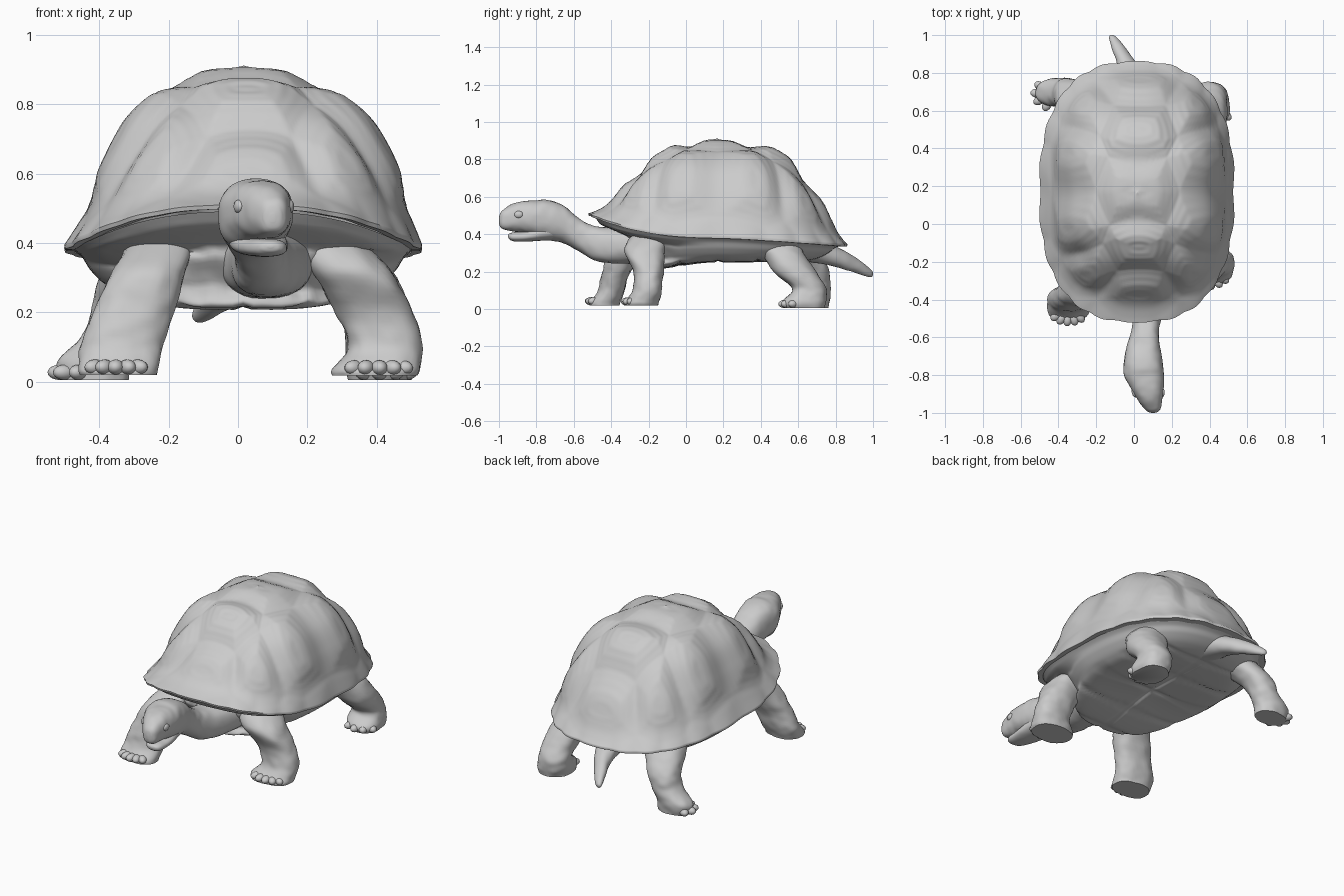
import bpy, bmesh, math
from mathutils import Vector, Matrix, noise

if "Cube" in bpy.data.objects:
    bpy.data.objects.remove(bpy.data.objects["Cube"])


def spline(rows, n):
    """Catmull-Rom resampling of tuples, n steps per segment."""
    out = []
    for i in range(len(rows) - 1):
        p = [rows[max(i - 1, 0)], rows[i], rows[i + 1], rows[min(i + 2, len(rows) - 1)]]
        for k in range(n):
            t = k / n
            out.append([0.5 * (2 * b + (c - a) * t + (2 * a - 5 * b + 4 * c - d) * t * t
                               + (3 * b - a - 3 * c + d) * t ** 3) for a, b, c, d in zip(*p)])
    return out + [list(rows[-1])]


def finish(name, bm, angle=50):
    bmesh.ops.recalc_face_normals(bm, faces=bm.faces)
    me = bpy.data.meshes.new(name)
    bm.to_mesh(me)
    bm.free()
    ob = bpy.data.objects.new(name, me)
    bpy.context.collection.objects.link(ob)
    bpy.ops.object.select_all(action='DESELECT')
    ob.select_set(True)
    bpy.context.view_layer.objects.active = ob
    bpy.ops.object.shade_smooth_by_angle(angle=math.radians(angle))
    return ob


def skin_rings(name, rings, angle=50, cap_end=True):
    """Bridge a list of closed point rings and cap the ends."""
    bm = bmesh.new()
    vs = [[bm.verts.new(p) for p in r] for r in rings]
    n = len(vs[0])
    for a, b in zip(vs, vs[1:]):
        for i in range(n):
            j = (i + 1) % n
            bm.faces.new((a[i], a[j], b[j], b[i]))
    bm.faces.new(vs[0])
    if cap_end:
        bm.faces.new(vs[-1])
    return finish(name, bm, angle)


def limb(name, rows, axis, wrinkle=0.008, power=1.0, n=36):
    """Loft ovals (x, y, z, half width, half depth) lying across the given axis."""
    f = lambda q: math.copysign(abs(q) ** power, q)
    rings = []
    for x, y, z, a, b in spline(rows, 8):
        ring = []
        for i in range(n):
            t = math.tau * (i + .5) / n
            u, v = a * f(math.cos(t)), b * f(math.sin(t))
            p = Vector((x + u, y + v, z) if axis == 'z' else (x + u, y, z + v))
            d = p - Vector((x, y, z))
            if d.length > 0.03:
                p += d.normalized() * wrinkle * (noise.noise(p * 9) + 0.6 * noise.noise(p * 24))
            ring.append(p)
        rings.append(ring)
    return skin_rings(name, rings, 60)


def smooth(x):
    x = min(max(x, 0), 1)
    return x * x * (3 - 2 * x)


def edge_gap(p, centres):
    """Distance to the nearest border between plates."""
    d = sorted((p - c).length for c in centres)
    return (d[1] - d[0]) / 2


def outline(th, k):
    c, s = math.cos(th), math.sin(th)
    f = lambda q: math.copysign(abs(q) ** 0.8, q)
    return 0.015 + 0.51 * f(c) * k, 0.17 + 0.685 * f(s) * k


def rim_z(s):
    return 0.39 - 0.045 * s if s > 0 else 0.39 + 0.11 * s * s - 0.01 * s


# Carapace: domed profile (t, then radius and height at side, front and back)
PROFILE = [(0, 0, 1, 0, 1, 0, 1),
           (.28, .35, .93, .30, .91, .33, .93),
           (.40, .51, .86, .42, .81, .48, .86),
           (.54, .68, .70, .55, .66, .62, .71),
           (.68, .80, .48, .68, .41, .76, .45),
           (.84, .905, .22, .83, .14, .89, .18),
           (1, 1, 0, 1, 0, 1, 0)]
plates = [Vector((0, v)) for v in (-.98, -.5, 0, .5, .96)]
plates += [Vector((sx * u, v)) for sx in (-1, 1)
           for u, v in ((.48, -.68), (.58, -.25), (.58, .25), (.48, .68))]
MARG = 22
plates += [Vector((1.16 * math.cos(a), 1.45 * math.sin(a)))
           for a in (math.tau * (i + .5) / MARG for i in range(MARG))]
SEG = 192
rings = []
profile = spline(PROFILE, 12)
profile[0] = [q * .9 + r * .1 for q, r in zip(profile[0], profile[1])]
for t, rs, hs, rf, hf, rb, hb in profile:
    ring = []
    for i in range(SEG):
        th = math.tau * i / SEG
        c, s = math.cos(th), math.sin(th)
        w, re, he = s * s, (rf if s < 0 else rb), (hf if s < 0 else hb)
        r, h = rs * (1 - w) + re * w, hs * (1 - w) + he * w
        h -= .02 * (1 - smooth(t / .2))                      # flatten the crown
        x, y = outline(th, r * (1 + .011 * smooth((t - .8) * 5) * abs(math.sin(th * MARG / 2))))
        z = rim_z(s) + h * (.893 - rim_z(s))
        p = Vector((x + .07 * h * (1 - h), y, z))            # slight lean to one side
        e = edge_gap(Vector((t * c, 1.25 * t * s)), plates)
        amp = .026 - .021 * smooth((t - .7) / .25)
        bump = amp * (smooth(e / .17) + .15 * smooth(e / .04) - .15) + .0009 * math.sin(e * 110) * (t < .84)
        out = Vector(((x - .015) * 1.3, y - .17, (z - .4) * 1.6 + .1)).normalized()
        ring.append(p + out * bump)
    rings.append(ring)
rim, mid = rings[-1], Vector((.015, .17, 0))
for k, dz in ((.995, -.012), (.94, -.012)):                  # rolled rim edge
    rings.append([Vector((mid.x + (p.x - mid.x) * k, mid.y + (p.y - mid.y) * k, p.z + dz)) for p in rim])
skin_rings("carapace", rings, 60, cap_end=False)

# Plastron with the bridge, and folded skin recessed around the neck
belly = [Vector((.015 + sx * .17, y)) for sx in (-1, 1) for y in (-.35, -.14, .07, .28, .49, .7)]
rings = []
for k, f in spline([(.96, .06), (.91, .22), (.86, .5), (.77, .8), (.64, .96), (.35, 1), (.02, 1)], 8):
    ring = []
    for i in range(128):
        th = math.tau * i / 128
        s = math.sin(th)
        recess = .15 * smooth(-s * 1.4) * smooth((f - .15) * 4) * smooth((1 - f) * 3.5)
        x, y = outline(th, k - recess)
        low = .25 - .055 * smooth(-s * k * 1.4)
        z = rim_z(s) * (1 - f) + low * f
        seam = .009 * (1 - smooth(edge_gap(Vector((x, y)), belly) / .02)) * smooth((f - .7) / .25)
        p = Vector((x, y, z))
        q = (noise.noise(p * 10) + .7 * noise.noise(p * 22)) * smooth((f - .1) * 5)
        fold = .03 * q * smooth(-s * 1.5) * smooth((1 - f) * 4)
        ring.append(p + Vector((x * fold, (y - .17) * 1.5 * fold, seam + fold * .4)))
    rings.append(ring)
skin_rings("plastron", rings, 60)

# Neck and head
limb("neck_and_head", [
    (.08, -.16, .35, .15, .11), (.08, -.34, .34, .115, .098), (.07, -.48, .35, .08, .092),
    (.06, -.57, .395, .072, .088), (.05, -.65, .452, .088, .10), (.05, -.73, .475, .103, .106),
    (.053, -.80, .483, .106, .098), (.07, -.87, .492, .088, .084), (.085, -.93, .489, .066, .072),
    (.097, -.975, .48, .045, .054), (.10, -.994, .475, .027, .035), (.10, -1, .472, .008, .012)],
    'y', .005, .82)
limb("lower_jaw", [
    (.05, -.70, .42, .08, .05), (.06, -.79, .40, .082, .036), (.075, -.86, .388, .068, .028),
    (.088, -.92, .386, .050, .024), (.093, -.945, .388, .03, .015), (.094, -.952, .39, .008, .004)],
    'y', .002, .85)


def blobs(name, items):
    """Ellipsoids given as (location, radii, turn about z)."""
    bm = bmesh.new()
    for loc, rad, rot in items:
        m = Matrix.Translation(loc) @ Matrix.Rotation(rot, 4, 'Z') @ Matrix.Diagonal((*rad, 1))
        bmesh.ops.create_uvsphere(bm, u_segments=16, v_segments=10, radius=1, matrix=m)
    return finish(name, bm)


blobs("eyes", [((.001, -.895, .505), (.012, .024, .019), .35),
               ((.150, -.895, .505), (.012, .024, .019), -.1)])

# Legs, each from the body down to the flat sole
LEGS = {
    "front_leg_right": [(.24, -.15, .42, .09, .11), (.325, -.22, .32, .115, .11), (.395, -.20, .2, .112, .08),
                        (.425, -.21, .1, .107, .08), (.40, -.235, .04, .128, .092), (.395, -.24, .018, .124, .09)],
    "front_leg_left": [(-.21, -.18, .42, .09, .11), (-.255, -.32, .32, .105, .095), (-.30, -.37, .2, .118, .075),
                       (-.335, -.40, .1, .115, .073), (-.345, -.435, .04, .113, .082), (-.345, -.44, .02, .11, .08)],
    "rear_leg_right": [(.29, .49, .36, .12, .12), (.34, .52, .3, .115, .11), (.39, .58, .2, .10, .115),
                       (.40, .655, .11, .09, .09), (.41, .635, .045, .10, .118), (.41, .635, .005, .092, .108)],
    "rear_leg_left": [(-.26, .55, .36, .12, .11), (-.30, .62, .28, .11, .105), (-.335, .68, .2, .088, .088),
                      (-.37, .695, .12, .088, .078), (-.415, .695, .06, .11, .073), (-.415, .69, .005, .10, .068)],
}
for name, rows in LEGS.items():
    limb(name, rows, 'z', power=.88)

# Claws fanned round the front of each foot (facing, spread, count)
TOES = {"front_leg_right": (-1.45, 1.5, 5), "front_leg_left": (-1.65, 1.5, 5),
        "rear_leg_right": (-1.35, 1.5, 4), "rear_leg_left": (-2.9, 1.7, 4)}
for name, (face, spread, count) in TOES.items():
    x, y, z, a, b = LEGS[name][-1]
    reach = .82 if "front" in name else .98
    items = []
    for i in range(count):
        t = face + spread * (i / (count - 1) - .5)
        items.append(((x + reach * a * math.cos(t), y + reach * b * math.sin(t), z + .022),
                      (.036, .024, .022), t))
    blobs(name.replace("leg", "claws"), items)

# Tail
limb("tail", [(0, .60, .32, .11, .06), (-.01, .74, .30, .075, .06), (-.04, .85, .26, .052, .05),
              (-.08, .93, .222, .038, .038), (-.11, .985, .192, .022, .022), (-.118, 1, .188, .008, .008)],
     'y', .003)
